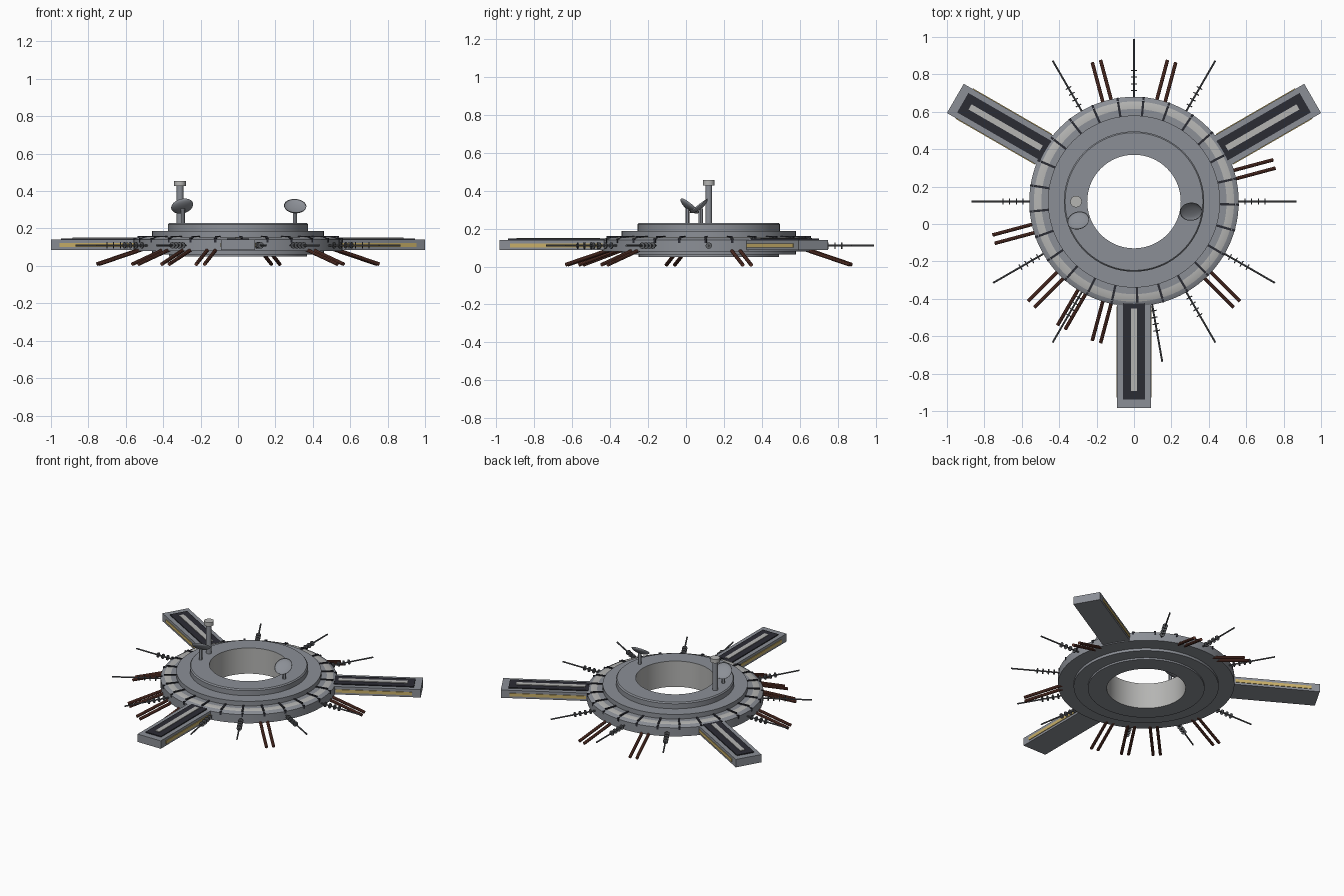
import bpy, bmesh, math
from math import sin, cos, radians, pi
from mathutils import Vector, Matrix

cube = bpy.data.objects.get("Cube")
if cube:
    bpy.data.objects.remove(cube, do_unlink=True)

CENTER = Vector((0, 0.12, 0))   # hub axis


def material(name, rgb):
    m = bpy.data.materials.new(name)
    m.use_nodes = True
    color = (*rgb, 1)
    m.diffuse_color = color
    m.node_tree.nodes["Principled BSDF"].inputs["Base Color"].default_value = color
    return m


HULL = material("hull grey", (0.26, 0.275, 0.305))
PALE = material("pale grey", (0.46, 0.46, 0.45))
DARK = material("dark panel", (0.024, 0.025, 0.034))
YELLOW = material("window yellow", (0.58, 0.43, 0.14))
BROWN = material("rust brown", (0.14, 0.045, 0.03))
METAL = material("antenna grey", (0.11, 0.115, 0.125))


def finish(name, bm, mats, smooth=False):
    bmesh.ops.recalc_face_normals(bm, faces=bm.faces)
    mesh = bpy.data.meshes.new(name)
    bm.to_mesh(mesh)
    bm.free()
    for m in mats:
        mesh.materials.append(m)
    ob = bpy.data.objects.new(name, mesh)
    bpy.context.collection.objects.link(ob)
    if smooth:
        bpy.ops.object.select_all(action='DESELECT')
        ob.select_set(True)
        bpy.context.view_layer.objects.active = ob
        bpy.ops.object.shade_smooth_by_angle(angle=radians(30))
    return ob


def spoke(angle):
    """Frame whose x axis points outward from the hub."""
    return Matrix.Translation(CENTER) @ Matrix.Rotation(radians(angle), 4, 'Z')


def box(bm, frame, lo, hi):
    lo, hi = Vector(lo), Vector(hi)
    scale = Matrix.Diagonal((*(hi - lo), 1))
    bmesh.ops.create_cube(bm, size=1, matrix=frame @ Matrix.Translation((lo + hi) / 2) @ scale)


def rod(bm, a, b, radius, sides=8, frame=Matrix()):
    a, b = frame @ Vector(a), frame @ Vector(b)
    turn = (b - a).to_track_quat('Z', 'Y').to_matrix().to_4x4()
    bmesh.ops.create_cone(bm, cap_ends=True, segments=sides, radius1=radius, radius2=radius,
                          depth=(b - a).length, matrix=Matrix.Translation((a + b) / 2) @ turn)


def lathe(bm, profile, frame, sides, closed=False):
    """Revolve (radius, height, material index) points around the frame's z axis."""
    rings = []
    for r, z, _ in profile:
        rings.append([bm.verts.new(frame @ Vector((r * cos(t), r * sin(t), z)))
                      for t in (2 * pi * k / sides for k in range(sides))])
    for i in range(len(profile) if closed else len(profile) - 1):
        a, b = rings[i], rings[(i + 1) % len(rings)]
        for k in range(sides):
            n = (k + 1) % sides
            bm.faces.new((a[k], a[n], b[n], b[k])).material_index = profile[i][2]


# Stepped ring hull; each point's last value colours the band that follows it
hull_profile = [
    (0.25, 0.05, 0), (0.37, 0.05, 0), (0.37, 0.062, 0), (0.46, 0.062, 0), (0.46, 0.08, 0),
    (0.56, 0.08, 0), (0.56, 0.14, 0), (0.535, 0.153, 1), (0.495, 0.155, 0), (0.46, 0.155, 0),
    (0.46, 0.187, 0), (0.375, 0.187, 0), (0.375, 0.222, 0), (0.368, 0.23, 0), (0.25, 0.23, 1),
]
bm = bmesh.new()
lathe(bm, hull_profile, Matrix.Translation(CENTER), 96, closed=True)
finish("ring_hull", bm, [HULL, PALE], smooth=True)

# Dark ribs across the outer deck
bm = bmesh.new()
RIBS = 25
for k in range(RIBS):
    f = spoke(84.7 - k * 360 / RIBS)
    box(bm, f, (0.455, -0.006, 0.14), (0.54, 0.006, 0.16))
    box(bm, f, (0.53, -0.006, 0.125), (0.562, 0.006, 0.148))
finish("deck_ribs", bm, [DARK])

# Three docking arms with deck panels and side window strips
arm, deck, strip, windows = (bmesh.new() for _ in range(4))
for angle in (30, 150, 270):
    f = spoke(angle)
    box(arm, f, (0.48, -0.09, 0.086), (1.103, 0.09, 0.141))
    box(deck, f, (0.53, -0.06, 0.14), (1.057, 0.06, 0.147))
    box(strip, f, (0.572, -0.016, 0.146), (1.012, 0.016, 0.151))
    for side in (-1, 1):
        y = side * 0.091
        box(windows, f, (0.56, y - 0.003, 0.101), (1.048, y + 0.003, 0.122))
finish("docking_arms", arm, [HULL])
finish("arm_deck_panels", deck, [DARK])
finish("arm_light_strips", strip, [PALE])
finish("arm_window_strips", windows, [YELLOW])

# Ringed antennas around the rim
bm = bmesh.new()
for angle in (0, 60, 90, 120, 180, 210, 240, 280, 300, 330):
    f = spoke(angle)
    rod(bm, (0.54, 0, 0.11), (0.87, 0, 0.11), 0.005, frame=f)
    for k in range(4):
        x = 0.59 + 0.036 * k
        rod(bm, (x, 0, 0.11), (x + 0.006, 0, 0.11), 0.017, 12, f)
finish("rim_antennas", bm, [METAL], smooth=True)

# Paired rods sloping down under the rim
bm = bmesh.new()
for angle in (15, 75, 105, 195, 225, 240, 255, 315):
    for side in (-0.023, 0.023):
        rod(bm, (0.5, side, 0.1), (0.775, side, 0.0095), 0.01, 10, spoke(angle))
finish("sloping_rods", bm, [BROWN], smooth=True)

# Capped mast
bm = bmesh.new()
rod(bm, (-0.31, 0.12, 0.22), (-0.31, 0.12, 0.43), 0.018, 20)
finish("mast", bm, [HULL], smooth=True)
bm = bmesh.new()
rod(bm, (-0.31, 0.12, 0.428), (-0.31, 0.12, 0.455), 0.031, 24)
finish("mast_cap", bm, [PALE], smooth=True)

# Two dish antennas on short posts
for name, place, aim in (("right_dish", (-0.297, 0.015, 0.315), (-0.2, 0.6, 0.75)),
                         ("left_dish", (0.305, 0.07, 0.315), (0.05, -0.6, 0.78))):
    frame = Matrix.Translation(place) @ Vector(aim).to_track_quat('Z', 'Y').to_matrix().to_4x4()
    R, DEPTH, N = 0.06, 0.022, 6
    outer = [(R * max(sin(t), 0.005), 0.008 - DEPTH * cos(t), 0)
             for t in (pi / 2 * k / N for k in range(N + 1))]
    inner = [(r * 0.95, z * 0.6 + 0.003, 0) for r, z, _ in reversed(outer)]
    bm = bmesh.new()
    lathe(bm, outer + inner, frame, 32)
    finish(name, bm, [HULL], smooth=True)
    bm = bmesh.new()
    x, y, z = frame @ Vector((0, 0, -0.012))
    rod(bm, (x, y, 0.22), (x, y, z), 0.011, 12)
    finish(name + "_post", bm, [HULL], smooth=True)
